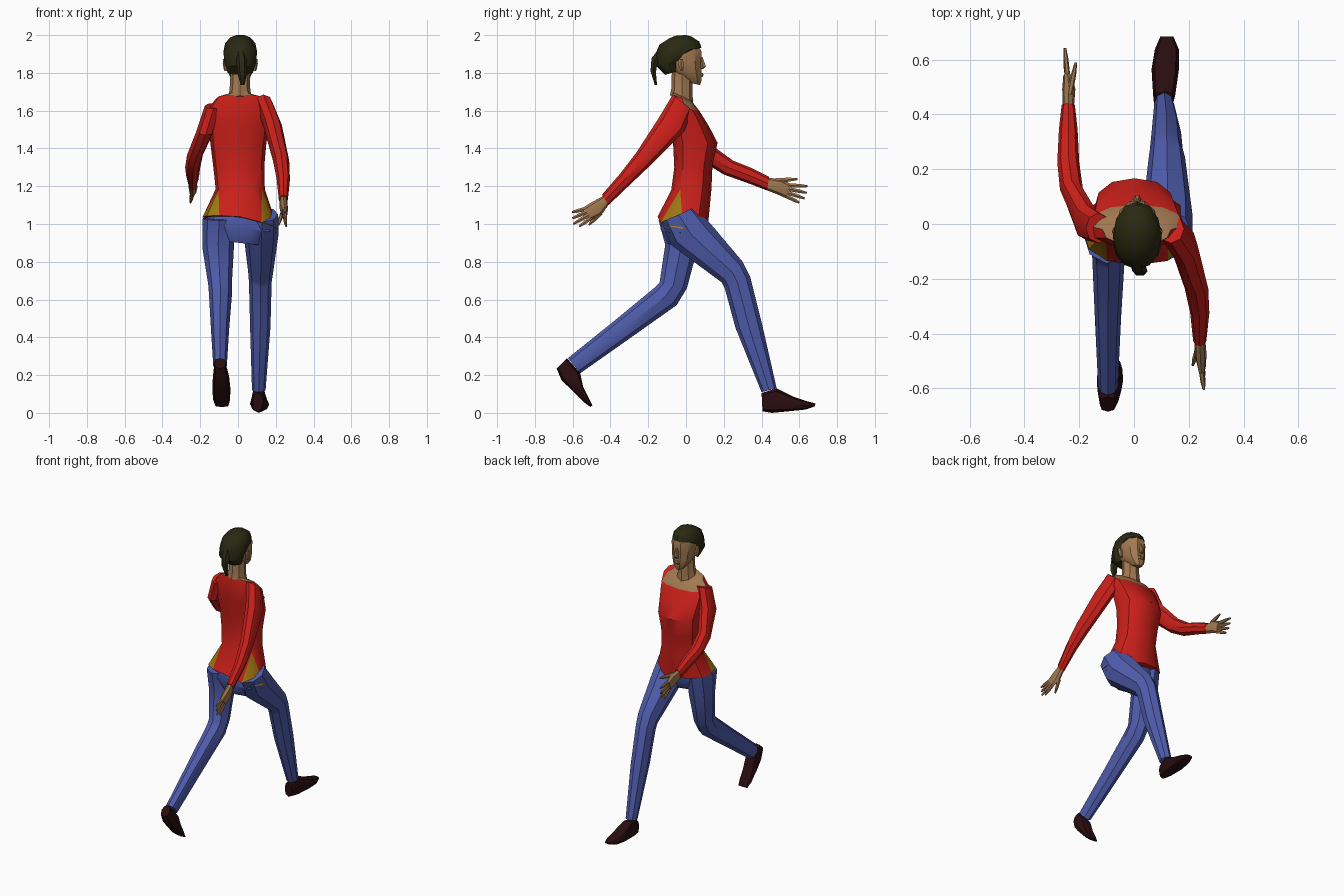
import bpy, bmesh, math
from mathutils import Vector

COLORS = {
    "red": (0.60, 0.014, 0.010), "blue": (0.08, 0.11, 0.42), "skin": (0.36, 0.19, 0.08),
    "hair": (0.022, 0.022, 0.006), "shoe": (0.022, 0.004, 0.005), "gold": (0.36, 0.19, 0.006),
}
MATS = {}
for key, rgb in COLORS.items():
    MATS[key] = bpy.data.materials.new(key)
    MATS[key].diffuse_color = (*rgb, 1)


def finish(name, bm, mats, angle=35):
    bmesh.ops.recalc_face_normals(bm, faces=bm.faces)
    me = bpy.data.meshes.new(name)
    bm.to_mesh(me)
    bm.free()
    for m in mats:
        me.materials.append(MATS[m])
    ob = bpy.data.objects.new(name, me)
    bpy.context.collection.objects.link(ob)
    bpy.ops.object.select_all(action='DESELECT')
    ob.select_set(True)
    bpy.context.view_layer.objects.active = ob
    bpy.ops.object.shade_smooth_by_angle(angle=math.radians(angle))
    return ob


def loft_mesh(rings, n=8, power=1.0, roll=0.0):
    """Each ring: side-view point A (y, z), opposite point B (y, z), centre x, half width x."""
    bm = bmesh.new()
    rows = []
    for ya, za, yb, zb, xc, rx in rings:
        mid = Vector((xc, (ya + yb) / 2, (za + zb) / 2))
        half = Vector((0, (ya - yb) / 2, (za - zb) / 2))
        row = []
        for i in range(n):
            a = 2 * math.pi * i / n
            c, s = [math.copysign(abs(round(t, 6)) ** power, t) for t in (math.cos(a), math.sin(a))]
            p = mid + half * s + Vector((rx * c, 0, roll * rx * c))
            row.append(bm.verts.new(p))
        rows.append(row)
    for r, q in zip(rows, rows[1:]):
        for i in range(n):
            j = (i + 1) % n
            bm.faces.new((r[i], r[j], q[j], q[i]))
    bm.faces.new(rows[0])
    bm.faces.new(rows[-1])
    return bm, rows


def loft(name, color, rings, n=8, power=1.0, roll=0.0):
    return finish(name, loft_mesh(rings, n, power, roll)[0], [color])


# Shirt, with gold hip panels and bare neckline
bm, rows = loft_mesh([
    (.118, 1.01, -.15, 1.04, .012, .200), (.135, 1.19, -.078, 1.18, .012, .130),
    (.14, 1.31, -.062, 1.30, .004, .135), (.167, 1.43, -.068, 1.42, .002, .148),
    (.12, 1.52, -.08, 1.53, .005, .160), (.07, 1.60, -.085, 1.62, .010, .172),
    (.035, 1.645, -.075, 1.685, .010, .125), (.025, 1.655, -.075, 1.70, .010, .060)],
    n=12, power=.85)
for v in rows[0]:
    v.co.z -= .15 * (v.co.x - .01) + .02 * abs(v.co.x) / .2
hem, waist = rows[0], rows[1]
for h, t in ((0, 11), (10, 11), (6, 7), (8, 7)):
    bmesh.ops.connect_verts(bm, verts=[hem[h], waist[t]])
for f in bm.faces:
    c = f.calc_center_median()
    if c.z > 1.60 and c.y > -.02 or c.z > 1.672:
        f.material_index = 1
    vs = set(f.verts)
    if len(vs) == 3 and len(vs & set(hem)) == 2:
        f.material_index = 2
finish("shirt", bm, ["red", "skin", "gold"])

# Jeans
loft("jeans_seat", "blue", [
    (.09, 1.06, -.135, 1.05, .01, .15), (.085, .97, -.14, .98, .01, .192),
    (.04, .90, -.10, .90, .01, .12)], n=10, roll=-.12)
loft("front_leg", "blue", [
    (.05, 1.09, -.13, 1.01, .128, .085), (.14, .99, -.08, .89, .122, .092),
    (.30, .80, .19, .69, .12, .066), (.34, .72, .205, .66, .118, .060),
    (.405, .46, .262, .45, .118, .054), (.48, .13, .40, .11, .11, .036)])
loft("back_leg", "blue", [
    (.09, 1.04, -.145, 1.02, -.10, .088), (.055, .85, -.11, .89, -.105, .083),
    (.005, .66, -.14, .69, -.095, .062), (-.05, .57, -.17, .66, -.093, .060),
    (-.30, .393, -.38, .487, -.095, .048), (-.56, .21, -.625, .29, -.095, .036)])

# Shoes
loft("front_shoe", "shoe", [
    (.40, .105, .405, .008, .105, .028), (.48, .13, .455, 0, .11, .040),
    (.57, .085, .56, .010, .114, .050), (.64, .062, .635, .018, .12, .044),
    (.685, .050, .683, .035, .12, .024)], power=.8)
loft("back_shoe", "shoe", [
    (-.63, .29, -.685, .235, -.095, .030), (-.56, .21, -.66, .175, -.09, .043),
    (-.545, .14, -.600, .115, -.088, .048), (-.515, .08, -.545, .060, -.087, .045),
    (-.495, .04, -.507, .032, -.085, .034)], power=.8)

# Sleeves
loft("back_sleeve", "red", [
    (-.07, 1.685, .035, 1.60, .135, .048), (-.145, 1.56, -.01, 1.49, .182, .050),
    (-.265, 1.375, -.205, 1.295, .228, .043), (-.35, 1.265, -.30, 1.205, .24, .035),
    (-.445, 1.155, -.41, 1.10, .24, .024)])
loft("forward_sleeve", "red", [
    (.04, 1.64, -.07, 1.61, -.13, .046), (.07, 1.52, -.06, 1.47, -.172, .047),
    (.16, 1.40, .09, 1.33, -.228, .042), (.25, 1.335, .20, 1.262, -.24, .040),
    (.35, 1.295, .34, 1.212, -.24, .034), (.44, 1.25, .43, 1.177, -.24, .024)])


# Hands: a flat palm, four fingers fanned over its end, and a thumb
def digit(name, base, tip, x0, x1, r0=.012, r1=.006):
    d = Vector(tip) - Vector(base)
    d.normalize()
    rings = []
    for t, r in ((0, r0), (.6, r0 * .9), (1, r1)):
        y = base[0] + (tip[0] - base[0]) * t
        z = base[1] + (tip[1] - base[1]) * t
        rings.append((y - d.y * r, z + d.x * r, y + d.y * r, z - d.x * r, x0 + (x1 - x0) * t, r * .8))
    loft(name, "skin", rings, n=6)


def hand(side, palm, tips, tip_x, thumb):
    loft(side + "_palm", "skin", palm)
    ya, za, yb, zb, x, _ = palm[-1]
    for i, tip in enumerate(tips):
        t = .12 + .25 * i
        base = (ya + (yb - ya) * t, za + (zb - za) * t)
        digit(f"{side}_finger_{i + 1}", base, tip, x, tip_x)
    digit(side + "_thumb", *thumb, r0=.014)


hand("back", [(-.435, 1.15, -.408, 1.105, .24, .020), (-.50, 1.115, -.45, 1.045, .243, .022),
              (-.548, 1.085, -.495, 1.025, .247, .015)],
     [(-.604, 1.062), (-.602, 1.03), (-.597, 1.00), (-.565, .987)], .255,
     ((-.45, 1.06), (-.515, .995), .235, .215))
hand("forward", [(.43, 1.245, .425, 1.18, -.24, .021), (.50, 1.238, .488, 1.155, -.238, .024),
                 (.55, 1.215, .532, 1.135, -.243, .015)],
     [(.643, 1.200), (.64, 1.165), (.628, 1.135), (.60, 1.113)], -.252,
     ((.475, 1.23), (.59, 1.238), -.235, -.212))

# Neck, face and nose
loft("neck", "skin", [
    (.04, 1.62, -.085, 1.68, .01, .070), (.034, 1.69, -.077, 1.72, .01, .055),
    (.034, 1.78, -.075, 1.81, .012, .052)])
loft("face", "skin", [
    (.076, 1.735, .01, 1.75, .012, .026), (.086, 1.76, -.05, 1.79, .012, .052),
    (.086, 1.80, -.09, 1.82, .012, .068), (.083, 1.86, -.10, 1.86, .012, .075),
    (.088, 1.91, -.12, 1.91, .012, .078), (.066, 1.955, -.10, 1.95, .012, .068)], n=10, power=.9)
loft("nose", "skin", [
    (.088, 1.885, .075, 1.885, .012, .008), (.108, 1.835, .07, 1.825, .012, .014),
    (.092, 1.82, .07, 1.82, .012, .012)], n=6)
loft("lips", "skin", [
    (.090, 1.800, .07, 1.80, .012, .020), (.095, 1.79, .07, 1.79, .012, .024),
    (.089, 1.778, .07, 1.778, .012, .018)], n=6)
for side, s in (("left", -1), ("right", 1)):
    loft(side + "_ear", "skin", [
        (-.015, 1.815, -.03, 1.81, .012 + s * .074, .012), (-.01, 1.85, -.045, 1.85, .012 + s * .080, .013),
        (-.015, 1.872, -.04, 1.875, .012 + s * .080, .010)], n=6)

# Hair and ponytail
loft("hair", "hair", [
    (-.04, 1.81, -.11, 1.79, .012, .066), (-.025, 1.865, -.155, 1.835, .012, .084),
    (.082, 1.935, -.167, 1.89, .012, .089), (.070, 1.966, -.14, 1.95, .012, .080),
    (.03, 1.992, -.085, 1.985, .012, .052), (.0, 2.0, -.05, 1.998, .012, .024)], n=12)
loft("ponytail", "hair", [
    (-.155, 1.92, -.13, 1.86, .014, .024), (-.185, 1.88, -.15, 1.845, .020, .028),
    (-.19, 1.81, -.157, 1.80, .022, .027), (-.166, 1.735, -.152, 1.735, .024, .010)], n=6)
